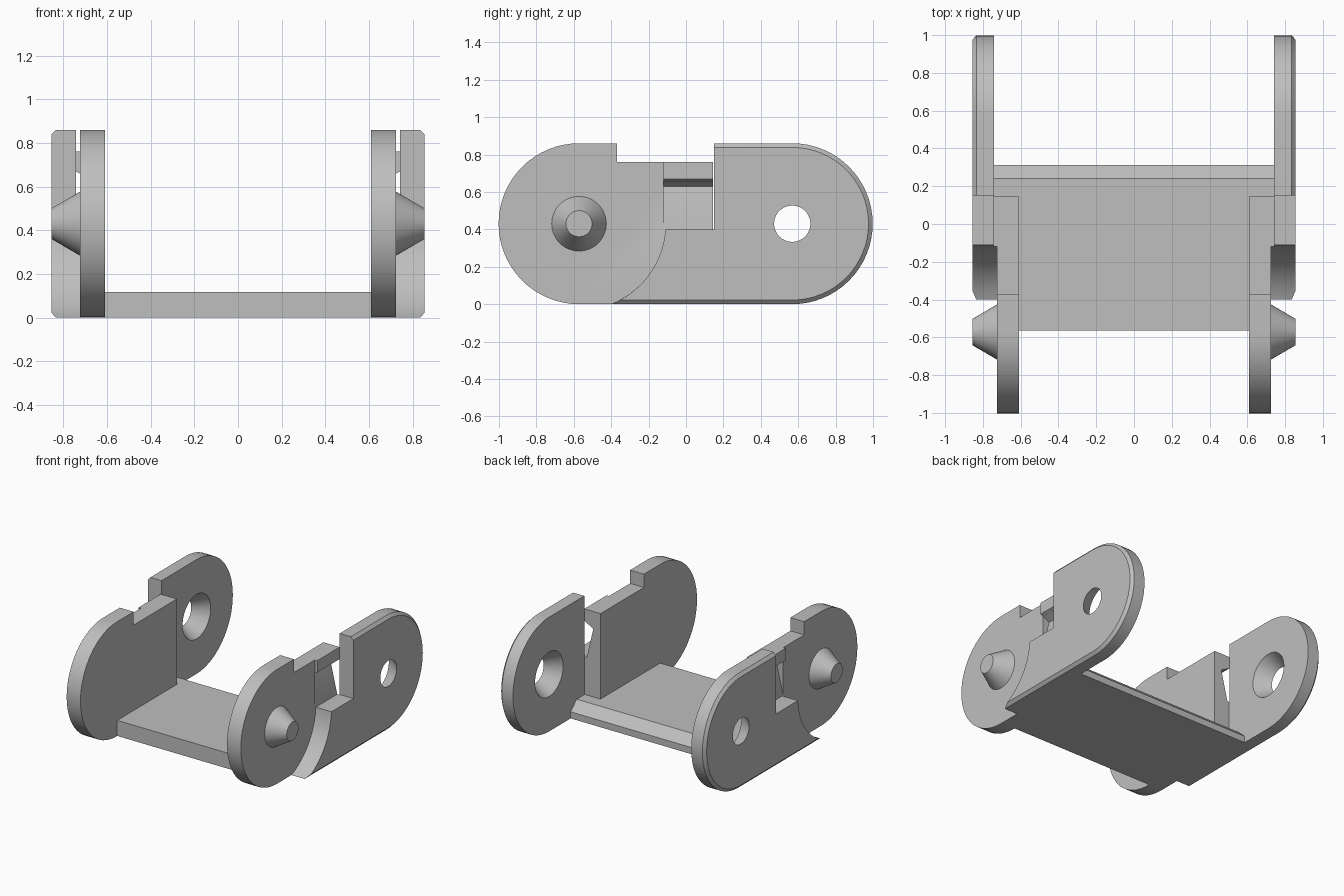
import bpy
import bmesh
from math import sin, cos, pi, asin, sqrt

cube = bpy.data.objects.get("Cube")
if cube:
    bpy.data.objects.remove(cube, do_unlink=True)

grey = bpy.data.materials.new("plain grey")
grey.use_nodes = True
GREY = (0.52, 0.52, 0.52, 1)
grey.diffuse_color = GREY
grey.node_tree.nodes["Principled BSDF"].inputs["Base Color"].default_value = GREY

R = 0.43        # end radius and pivot height
PEG_Y = -0.572  # front pivot
HOLE_Y = 0.568  # rear pivot
CLEAR = 0.463   # clearance arc around the front pivot
STEP_Y = 0.15   # start of the tall rear plate
NOTCH_Z = 0.4


def arc(cy, r, a0, a1, n=32):
    """Points (y, z) on an arc at pivot height."""
    return [(cy + r * cos(a0 + (a1 - a0) * i / n),
             R + r * sin(a0 + (a1 - a0) * i / n)) for i in range(n + 1)]


def loft(name, rings):
    """Closed solid through rings of equal point count."""
    bm = bmesh.new()
    loops = [[bm.verts.new(p) for p in ring] for ring in rings]
    n = len(loops[0])
    for a, b in zip(loops, loops[1:]):
        for i in range(n):
            j = (i + 1) % n
            bm.faces.new((a[i], a[j], b[j], b[i]))
    bm.faces.new(loops[0])
    bm.faces.new(loops[-1])
    bmesh.ops.recalc_face_normals(bm, faces=bm.faces)
    mesh = bpy.data.meshes.new(name)
    bm.to_mesh(mesh)
    bm.free()
    mesh.materials.append(grey)
    obj = bpy.data.objects.new(name, mesh)
    bpy.context.collection.objects.link(obj)
    return obj


def across(name, layers):
    """Side profiles (y, z) stacked along x."""
    return loft(name, [[(x, y, z) for y, z in prof] for x, prof in layers])


def along(name, profile, y0, y1):
    """Cross-section (x, z) extruded along y."""
    return loft(name, [[(x, y, z) for x, z in profile] for y in (y0, y1)])


def activate(obj):
    bpy.ops.object.select_all(action='DESELECT')
    obj.select_set(True)
    bpy.context.view_layer.objects.active = obj


def cut(obj, cutter):
    mod = obj.modifiers.new("cut", 'BOOLEAN')
    mod.operation = 'DIFFERENCE'
    mod.solver = 'EXACT'
    mod.object = cutter
    activate(obj)
    bpy.ops.object.modifier_apply(modifier=mod.name)
    bpy.data.objects.remove(cutter, do_unlink=True)


def finish(obj, mirrored=True):
    activate(obj)
    bpy.ops.object.shade_smooth_by_angle(angle=pi / 9)
    if mirrored:
        obj.modifiers.new("mirror", 'MIRROR').use_mirror_merge = False


def clearance(inset=0):
    """Concave edge from the notch floor down to the lower edge."""
    return arc(PEG_Y, CLEAR, asin((NOTCH_Z - R) / CLEAR),
               asin((inset - R) / CLEAR), 20)


def outer_outline(inset):
    return (clearance(inset)
            + arc(HOLE_Y, R - inset, -pi / 2, pi / 2)
            + [(STEP_Y, 2 * R - inset), (STEP_Y, NOTCH_Z)])


# Outer rear plates, chamfered outside, with a flared pivot hole
outer = across("outer_plate", [(0.742, outer_outline(0)),
                               (0.835, outer_outline(0)),
                               (0.855, outer_outline(0.022))])
flare = 0.07 / 0.113
cut(outer, across("hole_cutter", [
    (x, arc(HOLE_Y, 0.097 + flare * (0.855 - x), 0, 2 * pi * 47 / 48, 47))
    for x in (0.73, 0.87)]))
finish(outer)

# Inner front plates with a lowered top and a catch groove
END_Y = 0.145
TOP_Z = 0.76
inner = across("inner_plate", [
    (x, arc(PEG_Y, R, 3 * pi / 2, pi / 2)
     + [(-0.37, 2 * R), (-0.37, TOP_Z), (END_Y, TOP_Z), (END_Y, 0)])
    for x in (0.61, 0.725)])
cut(inner, along("groove_cutter",
                 [(0.67, 0.63), (0.745, 0.67), (0.745, 0.315)], -0.12, 0.2))
finish(inner)

# Catch tab above the groove
finish(along("catch_tab", [(0.725, 0.66), (0.745, 0.67),
                           (0.745, TOP_Z), (0.725, TOP_Z)], -0.12, END_Y))

# Web joining the inner and outer plates
finish(across("plate_web", [
    (x, clearance() + [(END_Y, 0), (END_Y, NOTCH_Z)])
    for x in (0.725, 0.742)]))

# Tapered pivot pegs
finish(across("pivot_peg", [
    (x, arc(PEG_Y, r, 0, 2 * pi * 47 / 48, 47))
    for x, r in ((0.725, 0.146), (0.855, 0.07))]))

# Floor between the plates, bevelled at the rear and wider behind the inner plates
FLOOR_Z = 0.117
half_widths = [(0.61, -0.565), (0.61, END_Y), (0.742, END_Y)]
side = half_widths + [(0.742, 0.24), (0.742, 0.312)]
outline = side + [(-x, y) for x, y in reversed(side)]
floor = loft("floor", [
    [(x, y, 0) for x, y in outline],
    [(x, y, 0.05 if y > 0.3 else FLOOR_Z) for x, y in outline]])
# split the top and sides so the rear bevel stays planar
bm = bmesh.new()
bm.from_mesh(floor.data)
bm.verts.ensure_lookup_table()
top = [v for v in bm.verts if abs(v.co.y - 0.24) < 0.001 and v.co.z > 0.1]
bmesh.ops.connect_verts(bm, verts=top)
bm.to_mesh(floor.data)
bm.free()
finish(floor, mirrored=False)
